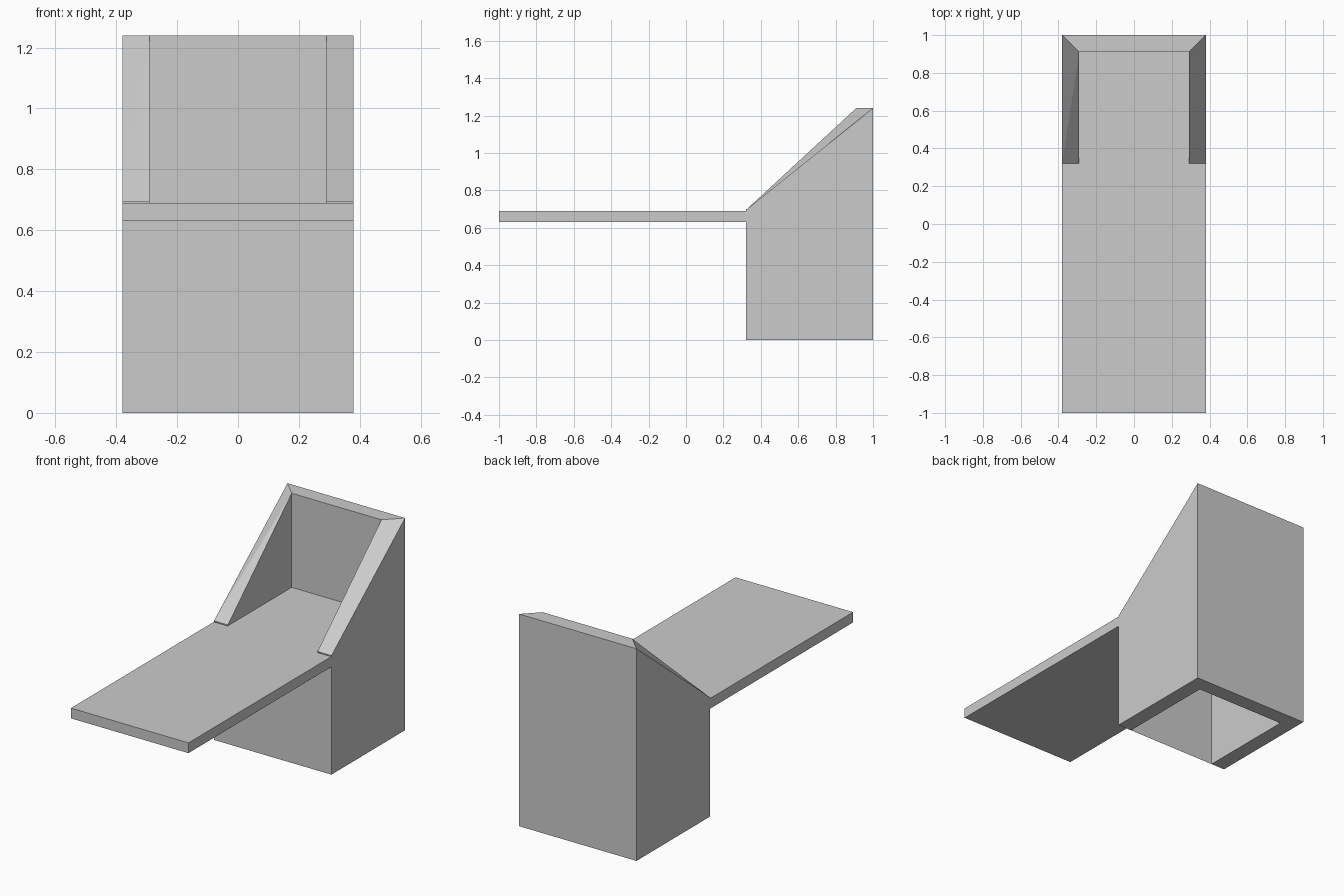
import bpy, bmesh

if "Cube" in bpy.data.objects:
    bpy.data.objects.remove(bpy.data.objects["Cube"])

W, T = 0.38, 0.09            # half width, wall thickness
FRONT, BACK = 0.32, 1.0      # housing depth range
Z_UNDER, Z_TOP, Z_PEAK = 0.63, 0.69, 1.24


def finish(name, bm):
    mesh = bpy.data.meshes.new(name)
    bm.to_mesh(mesh)
    bm.free()
    obj = bpy.data.objects.new(name, mesh)
    bpy.context.collection.objects.link(obj)
    return obj


# Flat board: wide in front, narrowed to fit between the housing walls
bm = bmesh.new()
half = [(W, -1), (W, FRONT), (W - T, FRONT), (W - T, BACK - T)]
outline = half + [(-x, y) for x, y in reversed(half)]
face = bm.faces.new([bm.verts.new((x, y, Z_UNDER)) for x, y in outline])
ext = bmesh.ops.extrude_face_region(bm, geom=[face])
top = [v for v in ext["geom"] if isinstance(v, bmesh.types.BMVert)]
bmesh.ops.translate(bm, verts=top, vec=(0, 0, Z_TOP - Z_UNDER))
bmesh.ops.recalc_face_normals(bm, faces=bm.faces[:])
finish("board", bm)

# U-shaped housing: left, back and right walls with a sloping mitred rim
bm = bmesh.new()
outer = [(-W, FRONT), (-W, BACK), (W, BACK), (W, FRONT)]
inner = [(-W + T, FRONT), (-W + T, BACK - T), (W - T, BACK - T), (W - T, FRONT)]
heights = [Z_TOP + 0.005, Z_PEAK, Z_PEAK, Z_TOP + 0.005]


def ring(points, zs):
    return [bm.verts.new((x, y, z)) for (x, y), z in zip(points, zs)]


ob, ot = ring(outer, [0] * 4), ring(outer, heights)
ib, it = ring(inner, [0] * 4), ring(inner, heights)
for i in range(3):
    j = i + 1
    bm.faces.new((ob[j], ob[i], ot[i], ot[j]))      # outside
    bm.faces.new((ib[i], ib[j], it[j], it[i]))      # inside
    bm.faces.new((ob[i], ob[j], ib[j], ib[i]))      # bottom edge
    if i == 0:                                      # left rim is folded
        bm.faces.new((ot[0], it[1], ot[1]))
        bm.faces.new((ot[0], it[1], it[0]))
    else:
        bm.faces.new((ot[i], it[i], it[j], ot[j]))

# Thin front panel closing the housing below the board
panel_top = [bm.verts.new((x, FRONT, Z_UNDER)) for x in (W, -W)]
bm.faces.new((ob[0], ob[3], panel_top[0], panel_top[1]))
finish("housing", bm)
